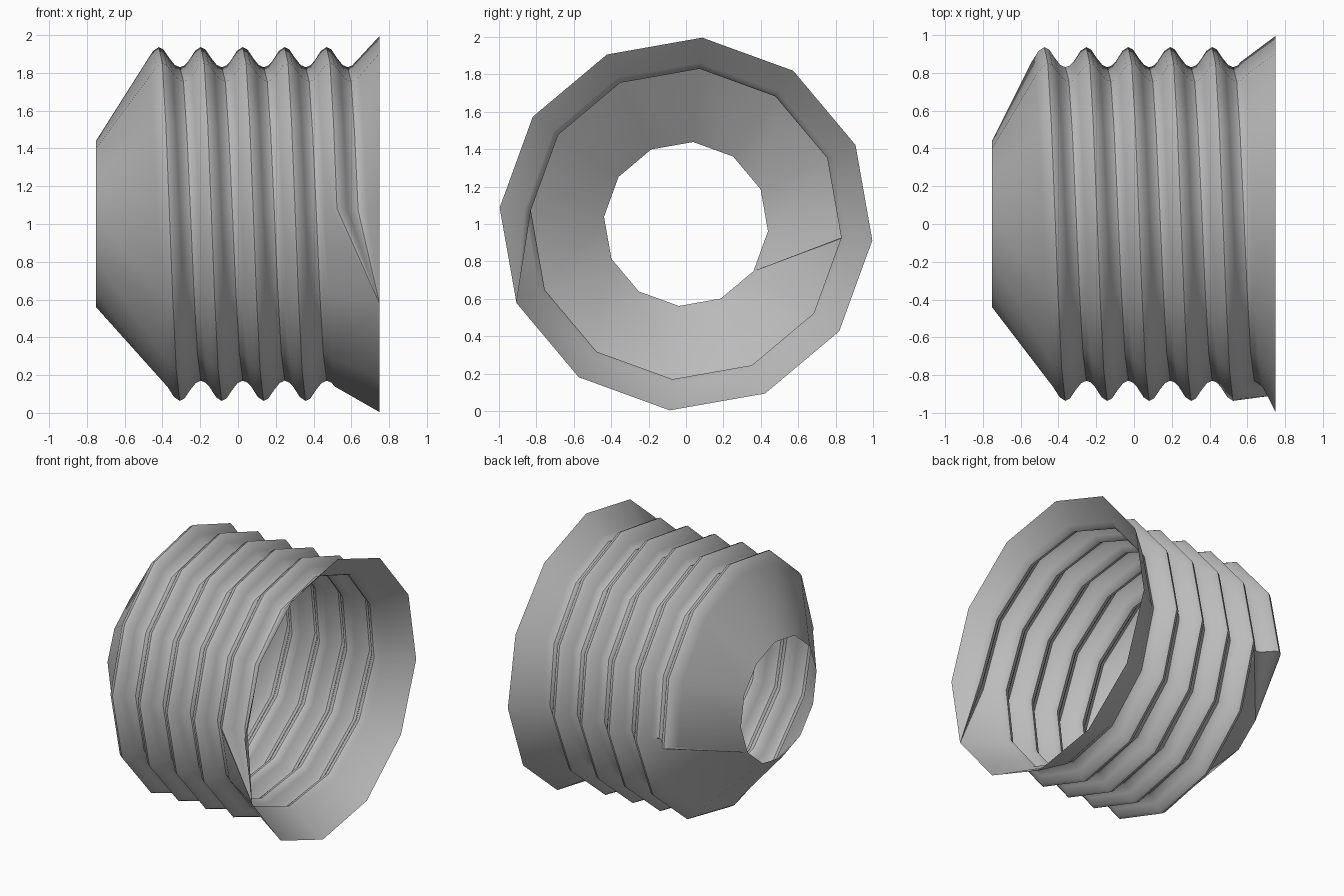
import bpy, bmesh, math

if "Cube" in bpy.data.objects:
    bpy.data.objects.remove(bpy.data.objects["Cube"])

SIDES = 12
PITCH = 0.222
STEPS = 54                      # 4.5 turns of the thread
START = math.radians(-5)

grey = bpy.data.materials.new("light grey")
grey.diffuse_color = (0.5, 0.5, 0.5, 1)
grey.use_nodes = True
grey.node_tree.nodes["Principled BSDF"].inputs["Base Color"].default_value = grey.diffuse_color

# one pitch of the thread: offset along the axis from the crest, radius
profile = [(-0.065, 0.865), (-0.03, 0.92), (0, 0.94), (0.025, 0.928),
           (0.055, 0.883), (0.085, 0.845), (0.112, 0.833), (0.135, 0.842),
           (PITCH - 0.065, 0.865)]

bm = bmesh.new()


def vert(x, r, step):
    a = START + 2 * math.pi * step / SIDES
    return bm.verts.new((x, r * math.cos(a), 1 + r * math.sin(a)))


# threaded wall: the profile swept along the axis as a helix
rows = []
for s in range(STEPS + 1):
    x0 = -0.475 + PITCH * s / SIDES
    row = []
    for i, (dx, r) in enumerate(profile):
        if i == 0 and s >= SIDES:
            row.append(rows[s - SIDES][-1])
        else:
            row.append(None)
    # the first edge of each turn is shared with the last edge of the previous turn
    rows.append([v or vert(x0 + dx, r, s) for v, (dx, r) in zip(row, profile)])
for a, b in zip(rows, rows[1:]):
    for i in range(len(profile) - 1):
        bm.faces.new((a[i], b[i], b[i + 1], a[i + 1]))


def collar(ring, edge, tip, end_profile, cap):
    """Cone from an open rim to the thread, closed by a fan at the thread end."""
    for i in range(SIDES - 1):
        bm.faces.new((ring[i], ring[i + 1], edge[i + 1], edge[i]))
    for p, q in zip(end_profile, end_profile[1:]):
        bm.faces.new((tip, p, q))
    bm.faces.new((tip, *cap[0]))
    bm.faces.new((tip, *cap[1]))


# narrow mouth on the left
small = [vert(-0.753, 0.44, s) for s in range(SIDES)]
first = [rows[s][0] for s in range(SIDES)]
collar(small, first, small[-1], rows[0],
       [(small[0], rows[0][0]), (rows[0][-1], first[-1])])

# flared mouth on the right
base = STEPS - SIDES + 1
wide = [vert(0.75, 1.0, base + s) for s in range(SIDES)]
last = [rows[base + s][-1] for s in range(SIDES)]
collar(wide, last, wide[0], rows[-1],
       [(wide[-1], rows[-1][-1]), (last[0], rows[-1][0])])

bmesh.ops.recalc_face_normals(bm, faces=bm.faces)
# make sure the outside is the front of the faces
bm.normal_update()
if sum((f.calc_center_median().y * f.normal.y
        + (f.calc_center_median().z - 1) * f.normal.z) for f in bm.faces) < 0:
    bmesh.ops.reverse_faces(bm, faces=bm.faces)

mesh = bpy.data.meshes.new("threaded_collar")
bm.to_mesh(mesh)
bm.free()
mesh.materials.append(grey)
obj = bpy.data.objects.new("threaded_collar", mesh)
bpy.context.collection.objects.link(obj)
bpy.context.view_layer.objects.active = obj
obj.select_set(True)
bpy.ops.object.shade_smooth_by_angle(angle=math.radians(32))
